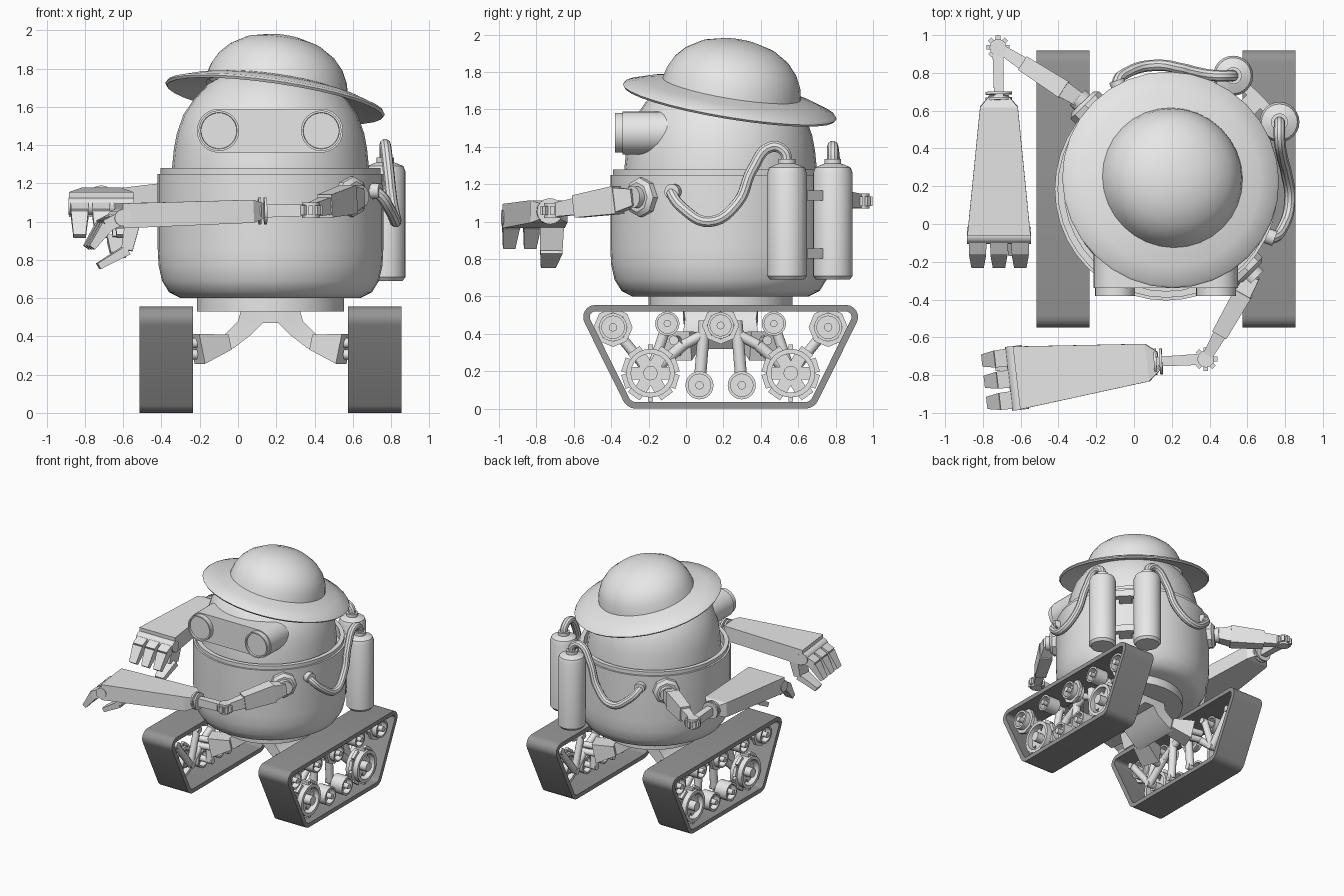
import bpy, bmesh, math
from mathutils import Vector, Matrix

if "Cube" in bpy.data.objects:
    bpy.data.objects.remove(bpy.data.objects["Cube"])

V = Vector
CX, CY = 0.17, 0.185          # body axis
C = V((CX, CY, 0))


def material(name, g):
    m = bpy.data.materials.new(name)
    m.diffuse_color = (g, g, g, 1)
    m.use_nodes = True
    m.node_tree.nodes["Principled BSDF"].inputs["Base Color"].default_value = m.diffuse_color
    return m


METAL = material("light_grey_metal", 0.8)
RUBBER = material("dark_grey_rubber", 0.3)


def shade(ob, mat):
    ob.data.materials.clear()
    ob.data.materials.append(mat)
    bpy.ops.object.select_all(action='DESELECT')
    ob.select_set(True)
    bpy.context.view_layer.objects.active = ob
    bpy.ops.object.shade_smooth_by_angle(angle=math.radians(35))


def make(name, bm, mat=METAL):
    bmesh.ops.remove_doubles(bm, verts=bm.verts, dist=1e-5)
    bmesh.ops.recalc_face_normals(bm, faces=bm.faces)
    me = bpy.data.meshes.new(name)
    bm.to_mesh(me)
    bm.free()
    ob = bpy.data.objects.new(name, me)
    bpy.context.collection.objects.link(ob)
    shade(ob, mat)
    return ob


def loft(bm, rings, caps=True, closed=False):
    rows = [[bm.verts.new(p) for p in r] for r in rings]
    n = len(rows[0])
    pairs = list(zip(rows, rows[1:])) + ([(rows[-1], rows[0])] if closed else [])
    for a, b in pairs:
        for i in range(n):
            j = (i + 1) % n
            bm.faces.new((a[i], a[j], b[j], b[i]))
    if caps and not closed:
        bm.faces.new(rows[0])
        bm.faces.new(rows[-1])


def lathe(bm, prof, loc, axis=(0, 0, 1), n=32, closed=False):
    q = V((0, 0, 1)).rotation_difference(V(axis))
    rings = []
    for r, z in prof:
        r = max(r, 1e-7)
        rings.append([V(loc) + q @ V((r * math.cos(t), r * math.sin(t), z))
                      for t in (2 * math.pi * i / n for i in range(n))])
    loft(bm, rings, caps=False, closed=closed)


def rod(bm, a, b, r, n=12):
    d = V(b) - V(a)
    lathe(bm, [(0, 0), (r, 0), (r, d.length), (0, d.length)], a, d.normalized(), n)


def bar(bm, a, b, w1, h1, w2=None, h2=None):
    """Box from a to b, with width and height at each end."""
    a, b = V(a), V(b)
    d = (b - a).normalized()
    up = V((0, 0, 1)) if abs(d.z) < 0.95 else V((1, 0, 0))
    s = d.cross(up).normalized()
    u = s.cross(d)
    w2, h2 = w2 or w1, h2 or h1
    loft(bm, [[p + s * (w * i / 2) + u * (h * j / 2)
               for i, j in ((-1, -1), (1, -1), (1, 1), (-1, 1))]
              for p, w, h in ((a, w1, h1), (b, w2, h2))])


def single(name, fn, *args, mat=METAL, **kw):
    bm = bmesh.new()
    fn(bm, *args, **kw)
    return make(name, bm, mat)


# Body tub, base disc and head
single("body", lathe, [(0, .6), (.47, .6), (.53, .63), (.567, .69), (.585, .77), (.59, .86),
                       (.59, 1.25), (.575, 1.25), (.575, 1.28), (.54, 1.28), (.54, 1.2), (.4, 1.2)],
       C, n=40)
single("base_disc", lathe, [(0, .53), (.385, .53), (.385, .62), (0, .62)], C)
single("head", lathe, [(.52, 1.19), (.515, 1.28), (.505, 1.38), (.49, 1.46), (.455, 1.56),
                       (.40, 1.64), (.32, 1.725), (.2, 1.79), (0, 1.82)], C)

# Tilted hat
single("hat", lathe, [(.37, .03), (.47, .008), (.57, -.02), (.58, -.008), (.57, .005), (.47, .04),
                      (.375, .062), (.36, .125), (.33, .185), (.28, .24), (.2, .29), (.1, .318), (0, .325)],
       (.195, .235, 1.65), V((.147, .165, 1)).normalized(), n=32)

# Eye housing and two lenses
bm = bmesh.new()
outline = []
for x, t0 in ((.435, -90), (-.1, 90)):
    outline += [(x + .115 * math.cos(math.radians(t0 + 15 * k)),
                 1.475 + .115 * math.sin(math.radians(t0 + 15 * k))) for k in range(13)]
loft(bm, [[(x, y, z) for x, z in outline] for y in (-.34, .1)])
make("eye_housing", bm)
for x in (-.1, .435):
    single("eye", lathe, [(0, .025), (.093, .025), (.095, .04), (.106, .04), (.106, -.02)],
           (x, -.34, 1.475), (0, -1, 0))

# Tanks and hoses, mirrored across the rear diagonal
for swap in (False, True):
    def P(x, y, z):
        return C + (V((y, x, z)) if swap else V((x, y, z)))
    single("tank", lathe, [(0, .69), (.09, .69), (.106, .71), (.106, 1.26), (.095, 1.29), (.06, 1.305),
                           (.045, 1.31), (.045, 1.335), (0, 1.335)], P(.6, .355, 0), n=24)
    cu = bpy.data.curves.new("hose", 'CURVE')
    cu.dimensions = '3D'
    cu.bevel_depth = .03
    cu.bevel_resolution = 3
    cu.resolution_u = 6
    cu.use_fill_caps = True
    pts = [(.6, .355, 1.3), (.6, .34, 1.375), (.6, .27, 1.4), (.615, .17, 1.28), (.635, .09, 1.1),
           (.655, -.06, 1.0), (.62, -.2, 1.07), (.56, -.26, 1.15), (.5, -.25, 1.17)]
    sp = cu.splines.new('BEZIER')
    sp.bezier_points.add(len(pts) - 1)
    for bp, p in zip(sp.bezier_points, pts):
        bp.co = P(*p)
        bp.handle_left_type = bp.handle_right_type = 'AUTO'
    ob = bpy.data.objects.new("hose", cu)
    bpy.context.collection.objects.link(ob)
    bpy.ops.object.select_all(action='DESELECT')
    ob.select_set(True)
    bpy.context.view_layer.objects.active = ob
    bpy.ops.object.convert(target='MESH')
    shade(bpy.context.view_layer.objects.active, METAL)
    single("hose_socket", rod, P(.5, -.235, 1.16), P(.575, -.262, 1.16), .042)
for z in (.83, 1.14):
    bm = bmesh.new()
    bar(bm, C + V((.58, .38, z)), C + V((.38, .58, z)), .05, .055)
    bar(bm, C + V((.38, .38, z)), C + V((.5, .5, z)), .1, .055)
    make("tank_bracket", bm)


def gear_wheel(bm, p, r, w, teeth):
    """Spoked wheel on an x axle."""
    p = V(p)
    lathe(bm, [(r * .8, -w / 2), (r, -w / 2), (r, w / 2), (r * .8, w / 2)], p, (1, 0, 0), 24, True)
    rod(bm, p - V((w * .65, 0, 0)), p + V((w * .65, 0, 0)), r * .3)
    for k in range(6):
        t = math.pi * k / 3
        bar(bm, p, p + V((0, math.cos(t), math.sin(t))) * r * .85, r * .14, w * .6)
    for k in range(teeth):
        t = 2 * math.pi * (k + .5) / teeth
        d = V((0, math.cos(t), math.sin(t)))
        bar(bm, p + d * r * .95, p + d * (r + .022), .026, w * .7)


# Tracks, wheels, struts and hips on each side
CORNERS = [(.45, .08, .08, -90, -30), (.67, .49, .065, -30, 90),
           (-.67, .49, .065, 90, 210), (-.45, .08, .08, 210, 270)]
for s in (-1, 1):
    xc = CX + s * .5455

    def belt(x, inset):
        return [V((x, CY + y + (r - inset) * math.cos(t), z + (r - inset) * math.sin(t)))
                for y, z, r, a, b in CORNERS
                for t in (math.radians(a + (b - a) * k / 6) for k in range(7))]
    bm = bmesh.new()
    loft(bm, [belt(xc - .14, 0), belt(xc + .14, 0), belt(xc + .14, .035), belt(xc - .14, .035)], closed=True)
    make("track", bm, RUBBER)

    bm = bmesh.new()
    xw, xs = xc + s * .05, xc - s * .06
    wheels = [(-.375, .19, .13, 10), (-.575, .435, .075, 8), (-.285, .455, .065, 0), (-.113, .125, .075, 0)]
    for m in (-1, 1):
        for y, z, r, teeth in wheels:
            gear_wheel(bm, (xw, CY - m * y, z), r, .11, teeth)
            rod(bm, (xs - s * .03, CY - m * y, z), (xw, CY - m * y, z), .025)
        big, hub = (xs, CY + m * .375, .19), (xs, CY + m * .2, .34)
        rod(bm, (xs, CY + m * .575, .435), big, .028)
        rod(bm, (xs, CY + m * .285, .455), big, .028)
        rod(bm, (xs, CY + m * .085, .47), (xs, CY + m * .113, .125), .032)
        rod(bm, (xs, CY, .445), hub, .028)
        rod(bm, big, hub, .03)
    gear_wheel(bm, (xw, CY, .445), .07, .11, 8)
    rod(bm, (xs, CY, .445), (xw, CY, .445), .025)
    make("wheels_and_struts", bm)

    bm = bmesh.new()
    for m in (-1, 1):
        y = CY + m * .17
        inner, outer = V((CX + s * .235, y, .37)), V((CX + s * .385, y + m * .06, .335))
        bar(bm, inner, outer, .13, .08, .15, .16)
        for dz in (-.03, .03):
            rod(bm, outer + V((0, 0, dz)), (xs, y + m * .08, .335 + dz), .026)
    # Curved leg plate from the base disc to the hips
    prof = [(.0, .54, .0), (.15, .54, .15), (.17, .48, .1), (.23, .41, .16), (.30, .34, .25)]
    loft(bm, [[(CX + s * a, CY + k * h, z) for a, z, k in
               ((x0, z0, -1), (x0, z0, 1), (x1, z1, 1), (x1, z1, -1))]
              for x0, z0, x1, z1, h in ((.0, .47, .0, .55, .2), (.04, .47, .15, .55, .2),
                                        (.10, .41, .17, .48, .19), (.19, .34, .24, .41, .2),
                                        (.24, .32, .29, .38, .2))])
    make("leg", bm)


def arm(name, shoulder, elbow, wrist, tip, thumb):
    sh, el, wr, tip = map(V, (shoulder, elbow, wrist, tip))
    out = (sh - C)
    out.z = 0
    out.normalize()
    # Shoulder plate and upper arm
    bm = bmesh.new()
    lathe(bm, [(0, -.08), (.105, -.08), (.105, .0), (.08, .02), (0, .02)], sh, out, 8)
    start = sh + out * .035
    rod(bm, sh, start + out * .02, .06)
    d = el - start
    bar(bm, start, start + d * .2, .075, .09, .09, .13)
    bar(bm, start + d * .2, start + d * .7, .1, .15, .085, .12)
    bar(bm, start + d * .7, el, .07, .09, .05, .07)
    make(name + "_upper_arm", bm)
    # Toothed elbow and wrist collar
    bm = bmesh.new()
    rod(bm, el - V((0, 0, .04)), el + V((0, 0, .04)), .045)
    for k in range(8):
        t = math.pi * k / 4
        bar(bm, el, el + V((math.cos(t), math.sin(t), 0)) * .062, .025, .05)
    f = (wr - el).normalized()
    bar(bm, el, wr, .06, .06, .05, .07)
    for k in (-.05, -.02):
        rod(bm, wr + f * k, wr + f * (k + .014), .07, 16)
    make(name + "_elbow", bm)
    # Flared forearm
    bm = bmesh.new()
    f = (tip - wr).normalized()
    side = f.cross(V((0, 0, 1))).normalized()
    bar(bm, wr - f * .03, wr + f * .03, .1, .08, .2, .12)
    bar(bm, wr + f * .03, tip, .2, .12, .335, .13)
    rod(bm, tip - side * .17 - V((0, 0, .01)), tip + side * .17 - V((0, 0, .01)), .045)
    make(name + "_forearm", bm)
    # Three fingers and a thumb
    bm = bmesh.new()
    for k in (-1, 0, 1):
        a = tip + side * (.113 * k) - V((0, 0, .01))
        b = a + f * .09 - V((0, 0, .04))
        bar(bm, a, b, .095, .07, .09, .065)
        bar(bm, b - f * .01, a + f * .16 - V((0, 0, .15)), .09, .065, .065, .035)
    a = tip - f * .08 + side * (thumb * .09) - V((0, 0, .04))
    b = a + f * .03 - V((0, 0, .14))
    bar(bm, a, b, .13, .08, .12, .06)
    bar(bm, b, b + f * .15 - V((0, 0, .08)), .12, .05, .08, .035)
    make(name + "_hand", bm)


arm("right", (.605, -.25, 1.13), (.38, -.715, 1.06), (.1, -.73, 1.055), (-.62, -.815, 1.03), 1)
arm("left", (-.26, .63, 1.13), (-.72, .935, 1.11), (-.715, .65, 1.12), (-.715, -.06, 1.09), -1)
